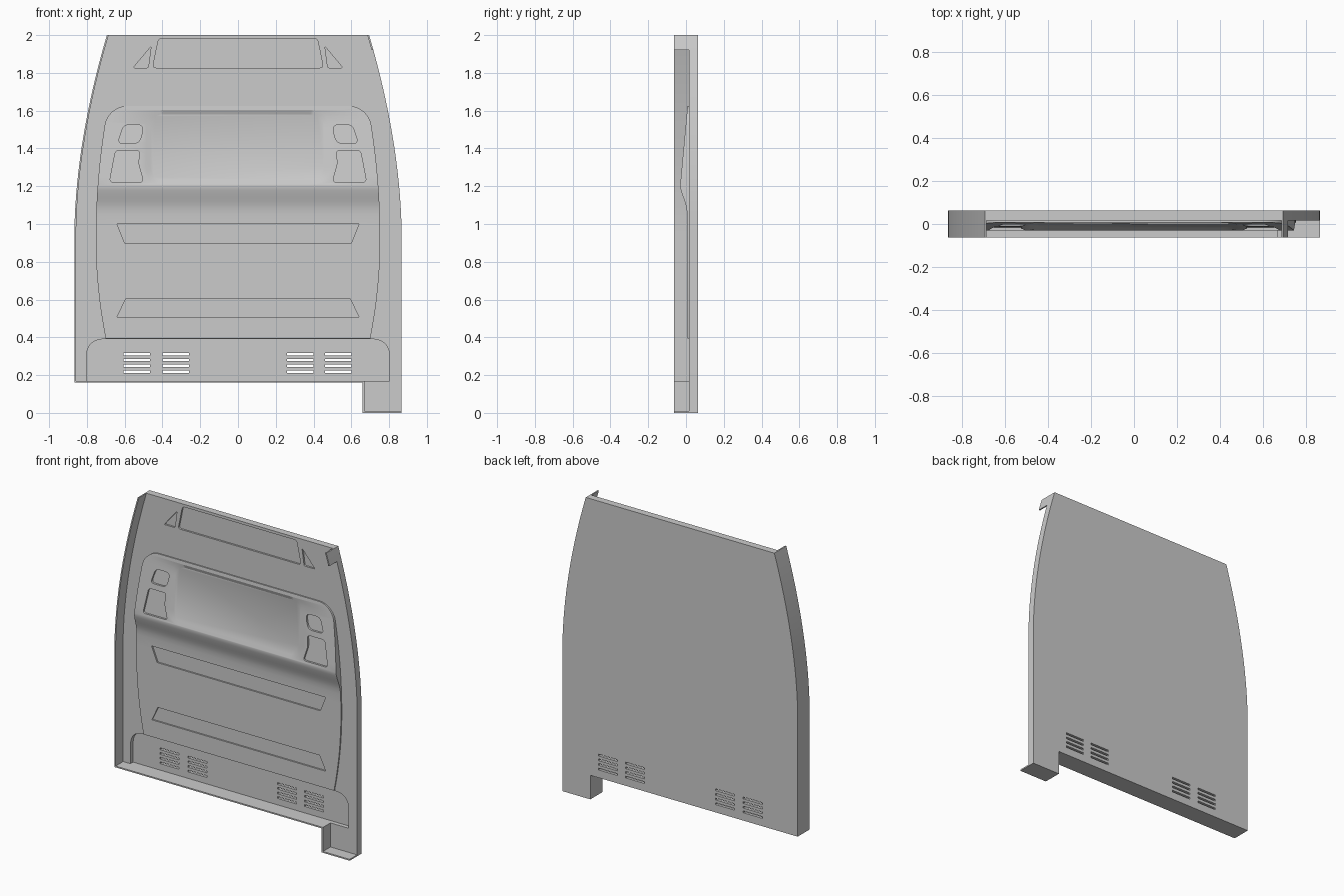
import bpy, bmesh, math
from mathutils import Vector

if "Cube" in bpy.data.objects:
    bpy.data.objects.remove(bpy.data.objects["Cube"])

BACK, FRONT, FACE = 0.0625, -0.0625, 0.016   # depth of back, rim edge and main sheet


def rounded(pts, r, n=6):
    """Polygon with its corners replaced by small curves."""
    out = []
    for i, p in enumerate(pts):
        p = Vector(p)
        a, b = Vector(pts[i - 1]) - p, Vector(pts[(i + 1) % len(pts)]) - p
        a = p + a.normalized() * min(r, a.length * 0.49)
        b = p + b.normalized() * min(r, b.length * 0.49)
        for k in range(n + 1):
            t = k / n
            out.append(tuple(a * (1 - t) ** 2 + p * (2 * t * (1 - t) * 0.85 + 0.3 * t * (1 - t))
                             + b * t ** 2))
    return out


def rect(x0, x1, z0, z1):
    return [(x0, z0), (x1, z0), (x1, z1), (x0, z1)]


def mirror(pts):
    return [(-x, z) for x, z in pts]


def prism(bm, pts, y0, y1, surf=lambda z: 0.0, back=None):
    """Solid between a front outline and a back outline, offset along a surface."""
    f = [bm.verts.new((x, y0 + surf(z), z)) for x, z in pts]
    b = [bm.verts.new((x, y1 + surf(z), z)) for x, z in (back or pts)]
    bm.faces.new(f)
    bm.faces.new(b[::-1])
    for i in range(len(f)):
        j = (i + 1) % len(f)
        bm.faces.new((f[i], b[i], b[j], f[j]))


def finish(bm, name):
    bmesh.ops.recalc_face_normals(bm, faces=bm.faces[:])
    me = bpy.data.meshes.new(name)
    bm.to_mesh(me)
    bm.free()
    ob = bpy.data.objects.new(name, me)
    bpy.context.collection.objects.link(ob)
    return ob


def boolean(target, tool, op):
    tool.hide_render = True
    m = target.modifiers.new("bool", 'BOOLEAN')
    m.operation, m.object, m.solver = op, tool, 'EXACT'
    bpy.context.view_layer.objects.active = target
    bpy.ops.object.modifier_apply(modifier=m.name)
    bpy.data.objects.remove(tool, do_unlink=True)


# Side curve of the partition
def half_width(z):
    return 0.866 - 0.172 * (max(0, z - 0.95) / 1.05) ** 1.8


side = [0.95 + 1.05 * i / 16 for i in range(17)]
outline = [(half_width(z), z) for z in side] + [(-half_width(z), z) for z in reversed(side)]
outline += [(-0.866, 0.16), (0.66, 0.16), (0.66, 0.0), (0.866, 0.0)]
bm = bmesh.new()
prism(bm, outline, FRONT, BACK)
panel = finish(bm, "partition_panel")

# Front hollow: leaves left rim, floor, leg rim and a small top right tab
t = 0.009
inner = [(t - half_width(z), z) for z in side] + [(-0.68, 2.1), (0.66, 2.1)]
inner += [(half_width(z) - t, z) for z in (2.0, 1.96, 1.92)]
inner += [(1.0, 1.92), (1.0, t), (0.66 + t, t), (0.66 + t, 0.16 + t), (t - 0.866, 0.16 + t)]
bm = bmesh.new()
prism(bm, inner, -0.2, FACE)
boolean(panel, finish(bm, "hollow_cutter"), 'DIFFERENCE')

# Bulging centre section
profile = [(0.395, .008), (1.05, .006), (1.08, .003), (1.10, -.001), (1.12, -.007), (1.14, -.014),
           (1.16, -.021), (1.18, -.027), (1.192, -.03), (1.205, -.031), (1.625, .008)]


def surf(z):
    for (z0, y0), (z1, y1) in zip(profile, profile[1:]):
        if z <= z1:
            return y0 + (y1 - y0) * (z - z0) / (z1 - z0)
    return profile[-1][1]


def bulge_width(z):
    d = z - 0.92
    w = 0.753 - (0.13 if d > 0 else 0.19) * d * d
    if z > 1.525:
        w -= 0.1 * (1 - math.sqrt(max(0, 1 - ((z - 1.525) / 0.1) ** 2)))
    return w


rows = [p[0] for p in profile] + [0.395 + 0.0655 * i for i in range(1, 10)]
rows += [1.25, 1.31, 1.37, 1.43, 1.48] + [1.525 + 0.1 * math.sin(i * math.pi / 20) for i in range(10)]
bm = bmesh.new()
last = None
for z in sorted(rows):
    w, y = bulge_width(z), surf(z)
    ring = [bm.verts.new(c) for c in ((-w, y, z), (w, y, z), (w, 0.035, z), (-w, 0.035, z))]
    if last is None:
        bm.faces.new(ring)
    else:
        for i in range(4):
            j = (i + 1) % 4
            bm.faces.new((last[i], last[j], ring[j], ring[i]))
    last = ring
bm.faces.new(last[::-1])
boolean(panel, finish(bm, "centre_bulge"), 'UNION')

# Shallow recesses
bm = bmesh.new()
base = lambda z: FACE
# header pocket and its side triangles
prism(bm, rounded([(-0.452, 1.827), (0.452, 1.827), (0.42, 1.982), (-0.42, 1.982)], 0.02),
      -0.02, 0.012, base)
tri = rounded([(-0.555, 1.827), (-0.475, 1.827), (-0.46, 1.94)], 0.008, 3)
# grip pockets beside the window
upper = rounded([(-0.637, 1.427), (-0.605, 1.525), (-0.507, 1.525), (-0.505, 1.485),
                 (-0.525, 1.427)], 0.028)
lower = rounded([(-0.68, 1.222), (-0.648, 1.39), (-0.52, 1.39), (-0.528, 1.32),
                 (-0.5, 1.222)], 0.02)
for flip in (list, mirror):
    prism(bm, flip(tri), -0.02, 0.012, base)
    prism(bm, flip(upper), -0.02, 0.013, surf)
    prism(bm, flip(lower), -0.02, 0.013, surf)
# window with sloped border
prism(bm, rounded(rect(-0.488, 0.478, 1.208, 1.605), 0.09, 10), -0.001, 0.010, surf,
      rounded(rect(-0.464, 0.454, 1.232, 1.581), 0.07, 10))
# two long ribs
prism(bm, [(-0.6, 0.9), (0.6, 0.9), (0.64, 1.0), (-0.64, 1.0)], -0.02, 0.010, surf)
prism(bm, [(-0.64, 0.508), (0.64, 0.508), (0.595, 0.602), (-0.595, 0.602)], -0.02, 0.010, surf)
# lower arch
arch = rounded(rect(-0.803, 0.803, -0.39, 0.391), 0.1, 10)
arch = [p for p in arch if p[1] > 0] + [(-0.803, 0.16 + t), (0.803, 0.16 + t)]
prism(bm, arch, -0.02, 0.044)
boolean(panel, finish(bm, "recess_cutters"), 'DIFFERENCE')

# Vent slots through the sheet
bm = bmesh.new()
for x in (-0.535, -0.33, 0.33, 0.53):
    for k in range(4):
        z = 0.218 + 0.031 * k
        prism(bm, rect(x - 0.07, x + 0.07, z - 0.006, z + 0.006), 0.0, 0.1)
boolean(panel, finish(bm, "vent_cutters"), 'DIFFERENCE')

bpy.ops.object.select_all(action='DESELECT')
panel.select_set(True)
bpy.context.view_layer.objects.active = panel
bpy.ops.object.shade_smooth_by_angle(angle=math.radians(25))
